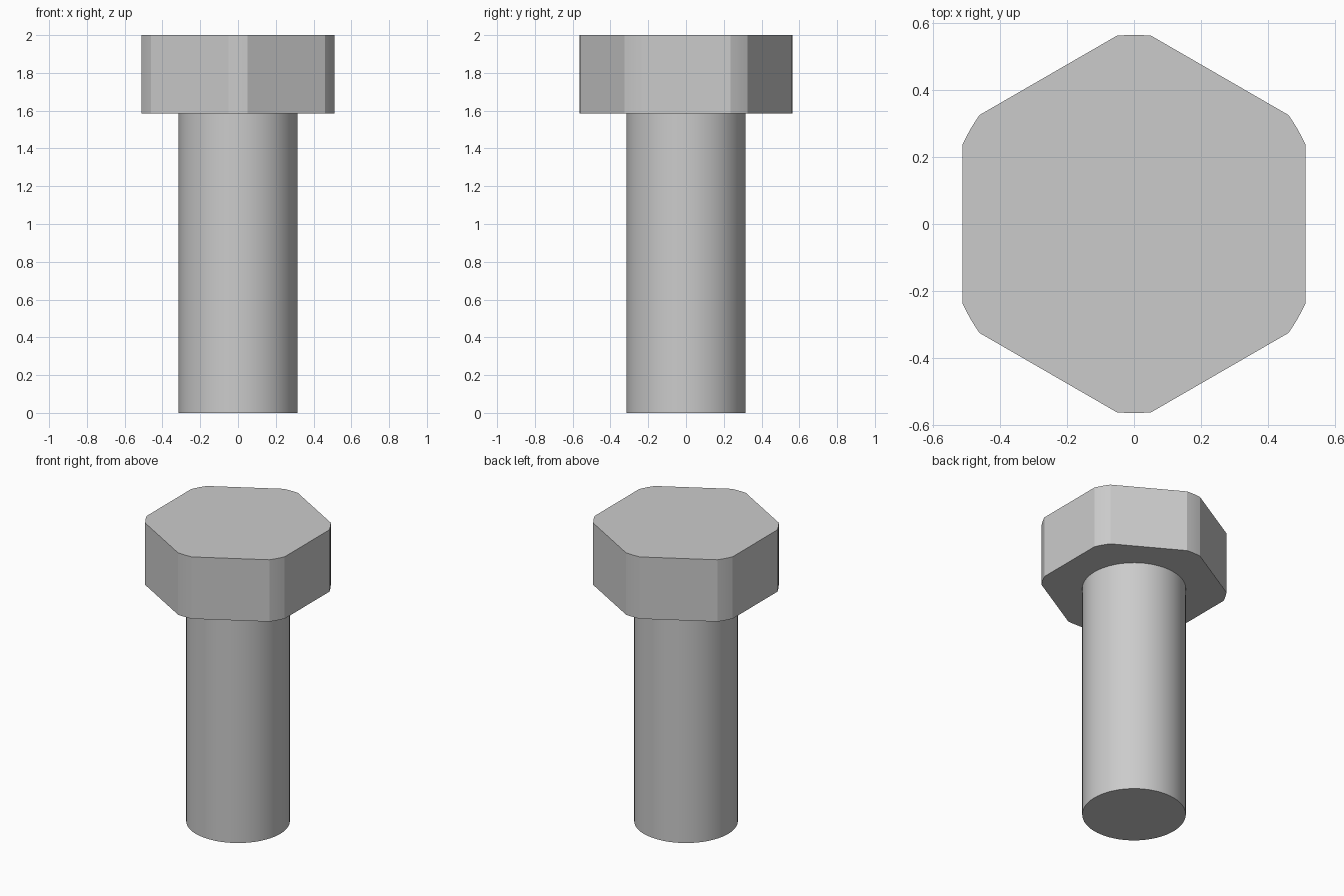
import bpy
import bmesh
from math import pi, acos, cos, sin, radians

cube = bpy.data.objects.get("Cube")
if cube:
    bpy.data.objects.remove(cube, do_unlink=True)

TOP = 2.0
HEAD_BASE = 1.585
APOTHEM = 0.512        # centre to flat of the hexagonal head
CORNER_RADIUS = 0.564  # circle that trims the head corners
SHANK_RADIUS = 0.315

# Plain grey steel
steel = bpy.data.materials.new("grey_steel")
steel.use_nodes = True
colour = (0.6, 0.6, 0.6, 1)
steel.diffuse_color = colour
steel.node_tree.nodes["Principled BSDF"].inputs["Base Color"].default_value = colour


def prism(name, outline, bottom, top, smooth_angle):
    """Extrude a closed outline into a solid between two heights."""
    bm = bmesh.new()
    base = bm.faces.new([bm.verts.new((x, y, bottom)) for x, y in outline])
    result = bmesh.ops.extrude_face_region(bm, geom=[base], use_keep_orig=True)
    raised = [v for v in result["geom"] if isinstance(v, bmesh.types.BMVert)]
    bmesh.ops.translate(bm, verts=raised, vec=(0, 0, top - bottom))
    bmesh.ops.recalc_face_normals(bm, faces=bm.faces)
    mesh = bpy.data.meshes.new(name)
    bm.to_mesh(mesh)
    bm.free()
    mesh.materials.append(steel)
    obj = bpy.data.objects.new(name, mesh)
    bpy.context.collection.objects.link(obj)
    bpy.ops.object.select_all(action="DESELECT")
    obj.select_set(True)
    bpy.context.view_layer.objects.active = obj
    bpy.ops.object.shade_smooth_by_angle(angle=radians(smooth_angle))
    return obj


def polar(radius, angle):
    return radius * cos(angle), radius * sin(angle)


# Hexagonal head with its corners trimmed to a circle
half_arc = pi / 6 - acos(APOTHEM / CORNER_RADIUS)
steps = 4
head_outline = [
    polar(CORNER_RADIUS, pi / 6 + corner * pi / 3 + half_arc * (2 * i / steps - 1))
    for corner in range(6) for i in range(steps + 1)
]
prism("bolt_head", head_outline, HEAD_BASE, TOP, 20)

# Round shank, seated slightly inside the head
sides = 64
shank_outline = [polar(SHANK_RADIUS, 2 * pi * i / sides) for i in range(sides)]
prism("bolt_shank", shank_outline, 0, HEAD_BASE + 0.05, 30)
